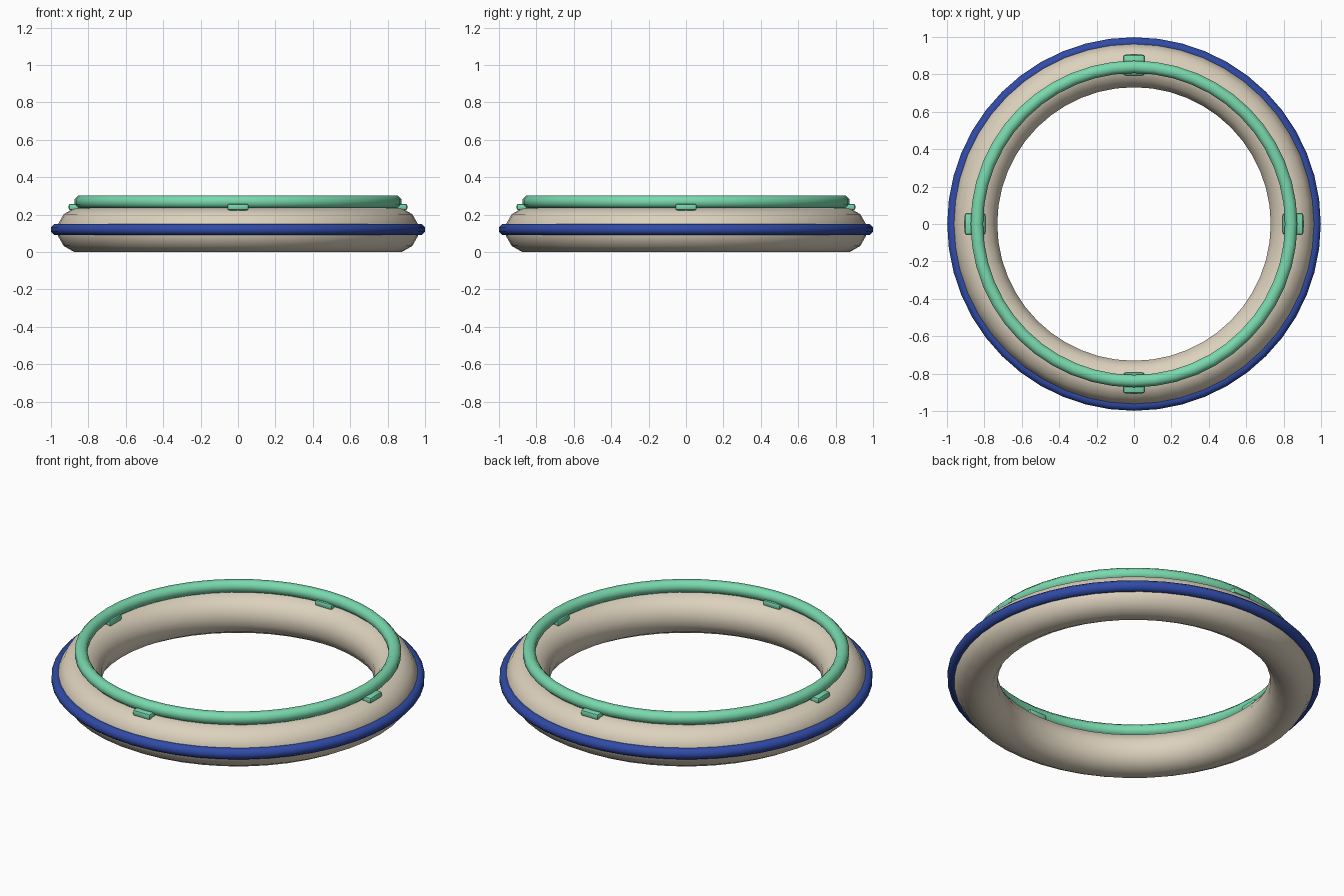
import bpy, bmesh
from math import pi, cos, sin, radians

cube = bpy.data.objects.get("Cube")
if cube:
    bpy.data.objects.remove(cube, do_unlink=True)


def material(name, rgb):
    mat = bpy.data.materials.new(name)
    mat.use_nodes = True
    color = (*rgb, 1)
    mat.diffuse_color = color
    mat.node_tree.nodes["Principled BSDF"].inputs["Base Color"].default_value = color
    return mat


cream = material("cream", (0.72, 0.64, 0.51))
blue = material("blue", (0.03, 0.07, 0.39))
green = material("mint green", (0.19, 0.69, 0.42))


def finish(name, bm, mat, angle):
    bmesh.ops.recalc_face_normals(bm, faces=bm.faces)
    mesh = bpy.data.meshes.new(name)
    bm.to_mesh(mesh)
    bm.free()
    mesh.materials.append(mat)
    obj = bpy.data.objects.new(name, mesh)
    bpy.context.collection.objects.link(obj)
    bpy.ops.object.select_all(action="DESELECT")
    obj.select_set(True)
    bpy.context.view_layer.objects.active = obj
    bpy.ops.object.shade_smooth_by_angle(angle=radians(angle))
    return obj


def ring(name, radius, tube, z, sides, mat, segments=48):
    """Torus whose tube has flat top and bottom facets."""
    bm = bmesh.new()
    rows = []
    for i in range(segments):
        a = 2 * pi * i / segments
        row = []
        for j in range(sides):
            b = 2 * pi * (j + 0.5) / sides
            r = radius + tube * cos(b)
            row.append(bm.verts.new((r * cos(a), r * sin(a), z + tube * sin(b))))
        rows.append(row)
    for i in range(segments):
        p, q = rows[i], rows[(i + 1) % segments]
        for j in range(sides):
            k = (j + 1) % sides
            bm.faces.new((p[j], q[j], q[k], p[k]))
    return finish(name, bm, mat, 60)


# Main body, outer bumper and raised top rail
ring("body_ring", 0.847, 0.12, 0.117, 12, cream)
ring("bumper_ring", 0.969, 0.032, 0.12, 8, blue)
ring("top_rail", 0.84, 0.036, 0.268, 8, green)

# Four rounded clips that hold the rail to the body
for index, side in enumerate(("left", "back", "right", "front")):
    bm = bmesh.new()
    bmesh.ops.create_cube(bm, size=1)
    bmesh.ops.scale(bm, vec=(0.11, 0.112, 0.034), verts=bm.verts)
    bmesh.ops.bevel(bm, geom=bm.edges[:], offset=0.01, segments=2,
                    profile=0.5, affect="EDGES")
    clip = finish(side + "_clip", bm, green, 40)
    a = index * pi / 2
    clip.location = (0.85 * cos(a), 0.85 * sin(a), 0.24)
    clip.rotation_euler.z = a
